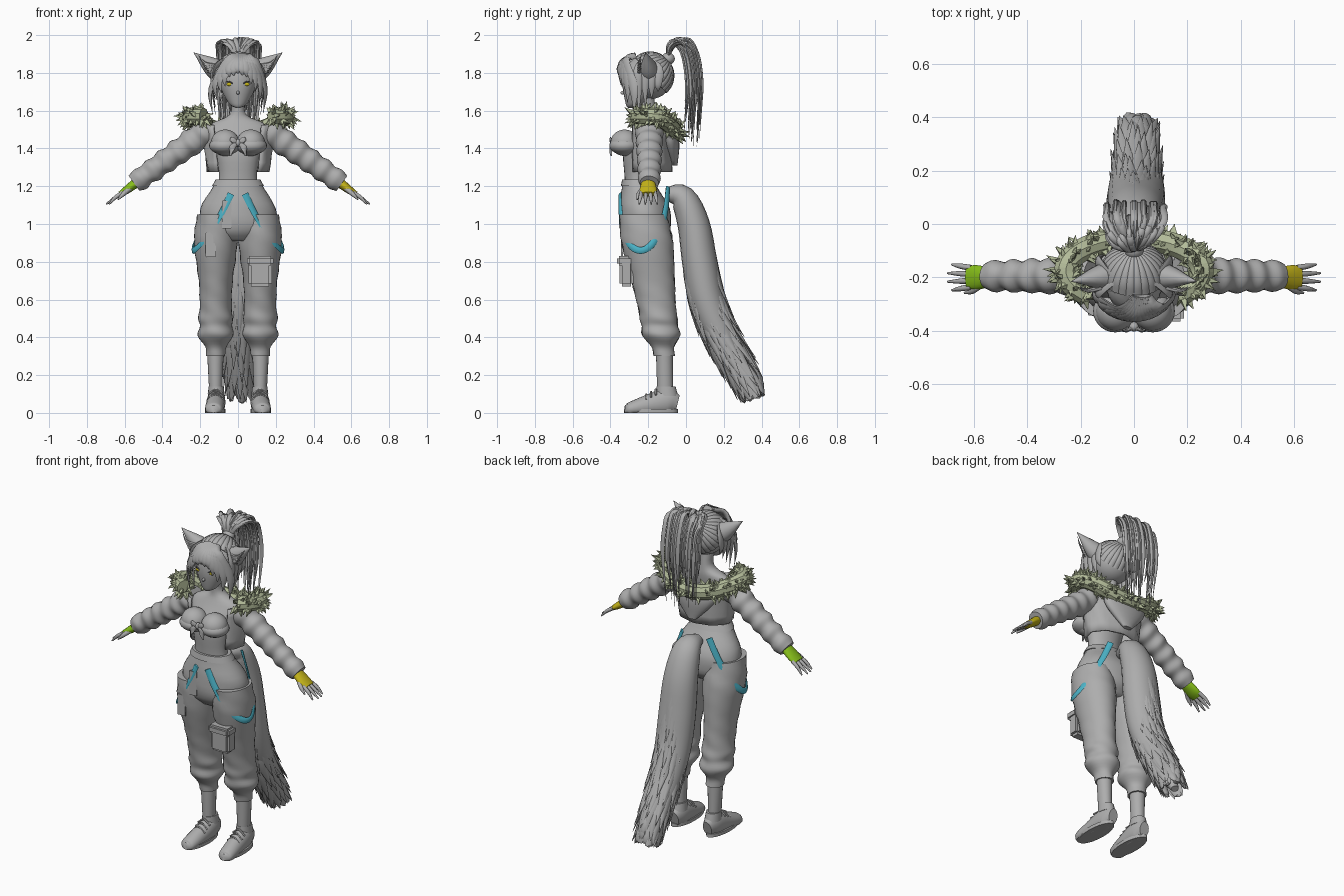
import bpy
import bmesh
import random
from math import sin, cos, pi, sqrt, tau, radians
from mathutils import Vector, Matrix

random.seed(4)
if "Cube" in bpy.data.objects:
    bpy.data.objects.remove(bpy.data.objects["Cube"])

X, Y, Z = Vector((1, 0, 0)), Vector((0, 1, 0)), Vector((0, 0, 1))
SIDES = (("left", 1), ("right", -1))


def material(name, red, green, blue):
    mat = bpy.data.materials.new(name)
    mat.use_nodes = True
    colour = (red, green, blue, 1)
    mat.diffuse_color = colour
    mat.node_tree.nodes["Principled BSDF"].inputs["Base Color"].default_value = colour
    return mat


GREY = material("plain grey", .42, .42, .42)
DARK = material("dark grey", .1, .1, .1)
TEAL = material("strap teal", .07, .44, .56)
SAGE = material("fur sage", .45, .5, .32)
YELLOW = material("glove yellow", .56, .46, .01)
GREEN = material("glove green", .24, .52, .01)


def ring(x, y, z, across=0, deep=None):
    """One elliptical cross-section; a single radius makes it round."""
    return Vector((x, y, z, across, across if deep is None else deep))


def spline(rings, steps):
    """Catmull-Rom curve through the rings, radii included."""
    rings = [2 * rings[0] - rings[1], *rings, 2 * rings[-1] - rings[-2]]
    smooth = []
    for before, start, end, after in zip(rings, rings[1:], rings[2:], rings[3:]):
        leave, arrive = (end - before) / 2, (after - start) / 2
        for step in range(steps):
            t = step / steps
            ease = t * t * (3 - 2 * t)
            smooth.append(start.lerp(end, ease) + leave * t * (1 - t) ** 2 - arrive * t * t * (1 - t))
    return smooth + [rings[-2]]


def sweep(bm, rings, sides=20, ref=X, steps=4, level=False, folds=0):
    """Skin rings along a path; ref is the direction of the first radius."""
    path = spline(rings, steps)
    loops = []
    for i, p in enumerate(path):
        centre = p.xyz
        tangent = Z if level else (path[min(i + 1, len(path) - 1)].xyz - path[max(i - 1, 0)].xyz).normalized()
        axis = Vector(ref(centre)) if callable(ref) else ref
        axis = (axis - tangent * axis.dot(tangent)).normalized()
        other = tangent.cross(axis)
        loop = []
        for j in range(sides):
            angle = tau * j / sides
            crease = 1 + folds * sin(3 * angle + centre.z * 55 + centre.x * 40)
            offset = axis * cos(angle) * max(p[3], .001) + other * sin(angle) * max(p[4], .001)
            loop.append(bm.verts.new(centre + offset * crease))
        loops.append(loop)
    for low, high in zip(loops, loops[1:]):
        for j in range(sides):
            bm.faces.new((low[j - 1], low[j], high[j], high[j - 1]))
    bm.faces.new(loops[0][::-1])
    bm.faces.new(loops[-1])


def ball(bm, centre, size):
    matrix = Matrix.Translation(centre) @ Matrix.Diagonal((*size, 1))
    bmesh.ops.create_uvsphere(bm, u_segments=28, v_segments=16, radius=1, matrix=matrix)


def box(bm, centre, size, bevel):
    matrix = Matrix.Translation(centre) @ Matrix.Diagonal((*size, 1))
    verts = bmesh.ops.create_cube(bm, size=1, matrix=matrix)["verts"]
    edges = list({edge for vert in verts for edge in vert.link_edges})
    bmesh.ops.bevel(bm, geom=edges, offset=bevel, segments=2, affect='EDGES')


def finish(name, bm, mat=GREY, smooth=True):
    bmesh.ops.recalc_face_normals(bm, faces=bm.faces)
    mesh = bpy.data.meshes.new(name)
    bm.to_mesh(mesh)
    bm.free()
    mesh.materials.append(mat)
    mesh.polygons.foreach_set("use_smooth", [smooth] * len(mesh.polygons))
    if smooth:
        mesh.set_sharp_from_angle(angle=radians(50))
    obj = bpy.data.objects.new(name, mesh)
    bpy.context.collection.objects.link(obj)
    return obj


def part(name, rings, mat=GREY, **options):
    bm = bmesh.new()
    sweep(bm, rings, **options)
    finish(name, bm, mat)


def ball_part(name, centre, size, mat=GREY):
    bm = bmesh.new()
    ball(bm, centre, size)
    finish(name, bm, mat)


# Torso, neck and head
part("torso", [ring(0, -.24, 1.14, .13, .08), ring(0, -.26, 1.25, .1, .065), ring(0, -.25, 1.4, .125, .08),
               ring(0, -.21, 1.52, .15, .055), ring(0, -.2, 1.58, .043), ring(0, -.21, 1.68, .04)],
     sides=28, level=True)
part("head", [ring(0, -.295, 1.615, .013), ring(0, -.27, 1.64, .05), ring(0, -.23, 1.74, .1, .106),
              ring(0, -.22, 1.83, .1), ring(0, -.21, 1.89, .05)], sides=28, level=True)
ball_part("nose", (0, -.333, 1.695), (.008, .014, .01))
for side, s in SIDES:
    ball_part(side + "_eye", (s * .045, -.323, 1.74), (.017, .006, .009), YELLOW)
    part(side + "_lash", [ring(s * .022, -.33, 1.74, .002), ring(s * .045, -.328, 1.753, .004),
                          ring(s * .07, -.31, 1.75, .002)], DARK, sides=6)
    ball_part(side + "_bust", (s * .068, -.325, 1.43), (.075, .075, .07))
    ball_part(side + "_bandeau", (s * .07, -.326, 1.415), (.083, .08, .048))
bm = bmesh.new()
ball(bm, (0, -.385, 1.43), (.018, .018, .02))
for side, s in SIDES:
    for drop in (.01, -.07):
        sweep(bm, [ring(0, -.39, 1.43, .006), ring(s * .03, -.4, 1.44 + drop / 2, .016, .005),
                   ring(s * .04, -.395, 1.43 + drop, .004)], ref=Z)
finish("bandeau_knot", bm)

# Trousers: hips, then baggy legs gathered into cuffs
part("hips", [ring(0, -.215, .91, .11, .08), ring(0, -.215, .97, .19, .13), ring(0, -.22, 1.08, .2, .134),
              ring(0, -.245, 1.19, .137, .095), ring(0, -.255, 1.235, .113, .078)],
     sides=32, level=True, folds=.008)
part("waistband", [ring(0, -.25, 1.2, .138, .095), ring(0, -.256, 1.235, .119, .082)], sides=32, level=True)
leg_profile = ((1.05, .1, .125), (.9, .115, .137), (.7, .09, .115), (.56, .085, .1), (.5, .092, .1),
               (.46, .085, .095), (.41, .095, .1), (.35, .056, .06), (.3, .05, .056))


def hip_strap(s):
    """Ribbon looping round one hip, high at front and back and low at the side."""
    for i in range(13):
        angle = radians(-80 + 12 * i)
        rise = .3 * ((angle + radians(10)) / radians(70)) ** 2
        pull = 1 - .4 * rise
        yield ring(s * .24 * pull * cos(angle), .155 * pull * sin(angle) - .215, .86 + rise, .006, .018)


for side, s in SIDES:
    part(side + "_trouser_leg", [ring(s * .118, -.07 - .15 * z, z, wide, deep) for z, wide, deep in leg_profile],
         sides=28, level=True, folds=.022)
    part(side + "_ankle", [ring(s * .12, -.115, .35, .045), ring(s * .118, -.11, .1, .034, .042)], level=True)
    # Shoe, sole and laces
    bm = bmesh.new()
    sweep(bm, [ring(s * .113, -.045, .05, .03, .045), ring(s * .115, -.1, .06, .048, .07),
               ring(s * .12, -.2, .04, .05, .056), ring(s * .128, -.3, .02, .045, .035),
               ring(s * .13, -.325, .02, .02)])
    sweep(bm, [ring(s * .115, -.1, .09, .045, .058), ring(s * .116, -.105, .14, .04, .05)], level=True)
    for vert in bm.verts:
        vert.co.z = max(vert.co.z, 0)
    finish(side + "_shoe", bm)
    part(side + "_sole", [ring(s * .12, -.185, z, .054, .142) for z in (0, .02)], level=True)
    bm = bmesh.new()
    for i in range(3):
        y, z = -.16 - .025 * i, .125 - .014 * i
        sweep(bm, [ring(s * .118 + out, y, z - abs(out) * .7, .006) for out in (-.04, 0, .04)], sides=6, ref=Y)
    finish(side + "_laces", bm)
    part(side + "_strap", list(hip_strap(s)), TEAL, sides=8, ref=lambda p: (p.x, p.y + .215, 0))

# Cargo pocket and loose flaps
bm = bmesh.new()
box(bm, (.117, -.315, .74), (.125, .075, .14), bevel=.015)
box(bm, (.117, -.323, .805), (.14, .085, .05), bevel=.012)
finish("thigh_pocket", bm)
bm = bmesh.new()
box(bm, (-.145, -.338, .89), (.055, .01, .13), bevel=.003)
box(bm, (-.06, -.35, 1.05), (.05, .01, .15), bevel=.003)
finish("thigh_flaps", bm)

# Cropped jacket hanging off the shoulders, open at the front
bm = bmesh.new()
grid = []
for level in range(6):
    row = []
    for j in range(33):
        angle = radians(-48 + 276 * j / 32)
        crease = 1 + .025 * sin(9 * angle + level)
        dip = .04 * max(0, sin(angle)) * (level > 3)
        row.append(bm.verts.new(((.165 + .006 * level) * crease * cos(angle),
                                 .12 * crease * sin(angle) - .195, 1.275 + .05 * level - dip)))
    grid.append(row)
for low, high in zip(grid, grid[1:]):
    for j in range(len(low) - 1):
        bm.faces.new((low[j], low[j + 1], high[j + 1], high[j]))
jacket = finish("jacket_body", bm)
jacket.modifiers.new("thickness", 'SOLIDIFY').thickness = .012
part("hood", [ring(0, -.06, 1.31, .03, .015), ring(0, -.08, 1.42, .13, .045), ring(0, -.09, 1.5, .15, .04)],
     level=True)

# Puffed sleeves, two-tone gloves and fingers
shoulder, wrist = Vector((.15, -.195, 1.5)), Vector((.55, -.195, 1.215))
for (side, s), glove in zip(SIDES, (YELLOW, GREEN)):
    rings = []
    for i in range(13):
        x, y, z = shoulder.lerp(wrist, i / 12)
        rings.append(ring(s * x, y, z, .072 - .0015 * i - .005 * (-1) ** i))
    part(side + "_sleeve", rings, sides=24, ref=Y, folds=.025)
    part(side + "_glove", [ring(s * .52, -.2, 1.233, .032, .028), ring(s * .59, -.2, 1.18, .046, .021),
                           ring(s * .625, -.2, 1.158, .04, .014)], glove, ref=Y)
    bm = bmesh.new()
    for spread in (-1.5, -.5, .5, 1.5):
        reach = .7 - .008 * spread ** 2
        sweep(bm, [ring(s * .61, -.2 + .024 * spread, 1.166, .011), ring(s * .65, -.2 + .028 * spread, 1.14, .01),
                   ring(s * reach, -.2 + .032 * spread, 1.105, .004)], sides=8, ref=Y)
    sweep(bm, [ring(s * .57, -.225, 1.19, .014), ring(s * .605, -.25, 1.16, .012),
               ring(s * .635, -.258, 1.13, .004)], sides=8, ref=Y)
    finish(side + "_fingers", bm)

# Fur collar: a tube bristling with spikes
collar = []
for i in range(15):
    angle = radians(-45 + 270 * i / 14)
    dip = .09 * max(0, sin(angle)) ** 2
    collar.append(ring(.255 * cos(angle), .12 * sin(angle) - .175, 1.57 - dip, .046))
bm = bmesh.new()
sweep(bm, collar, sides=10, ref=Z)
for p in spline(collar, 26):
    aim = Vector([random.gauss(0, 1) for axis in "xyz"]).normalized()
    sweep(bm, [ring(*(p.xyz + aim * .035), .019, .014), ring(*(p.xyz + aim * random.uniform(.066, .088)))],
          sides=4, ref=aim.orthogonal(), steps=1)
finish("fur_collar", bm, SAGE, smooth=False)

# Hair cap with strands drawn back to the tie
skull = Vector((0, -.19, 1.785))
tie = Vector((0, .75, .66)).normalized()
bm = bmesh.new()
ball(bm, skull, (.122, .122, .124))
for i in range(26):
    angle = tau * i / 26
    outward = X * cos(angle) + tie.cross(X) * sin(angle)
    rings = []
    for step in range(5):
        bend = .1 + .36 * step
        rings.append(ring(*(skull + (tie * cos(bend) + outward * sin(bend)) * .121), .008, .006 + .013 * sin(bend)))
    sweep(bm, rings, sides=8, ref=lambda p: p - skull)
finish("hair_cap", bm)


# Fringe and side locks
def brow(x):
    return -.22 - .138 * sqrt(1 - (x / .158) ** 2)


bm = bmesh.new()
for i in range(13):
    x = .024 * (i - 6)
    tip = 1.78 - .2 * (i / 6 - 1) ** 2 + random.uniform(-.02, .02)
    sweep(bm, [ring(.03 + x / 5, -.27, 1.893, .008, .016), ring(.02 + x / 2, brow(x / 2) + .025, 1.862, .01, .026),
               ring(x, brow(x), (tip + 1.85) / 2, .009, .025), ring(x * .93, brow(x), tip)],
          sides=8, ref=lambda p: (p.x, p.y + .22, 0))
for side, s in SIDES:
    for i in range(4):
        y = -.25 + .034 * i
        sweep(bm, [ring(s * .07, -.21, 1.87, .01, .02), ring(s * .128, y, 1.82, .01, .026),
                   ring(s * .137, y, 1.74, .008, .02), ring(s * .12, y, 1.58 + .04 * i)], sides=8)
finish("fringe", bm)

# Pointed ears with inner tufts
for side, s in SIDES:
    part(side + "_ear", [ring(s * .075, -.19, 1.79, .06), ring(s * .14, -.2, 1.835, .042, .05),
                         ring(s * .235, -.215, 1.908)], sides=12, ref=Y)
    bm = bmesh.new()
    for i in range(5):
        lift = .012 * i
        sweep(bm, [ring(s * .11, -.235, 1.79 + lift, .01), ring(s * (.15 + lift / 2), -.25, 1.805 + lift, .007),
                   ring(s * (.165 + lift), -.235, 1.8 + lift * 2)], sides=5, ref=Y)
    finish(side + "_ear_tuft", bm)

# Ponytail: strands arching up from the tie and falling behind
bm = bmesh.new()
ball(bm, (0, -.095, 1.875), (.036, .036, .032))
for i in range(46):
    x = .115 * sin(i * 2.4) * random.uniform(.5, 1)
    y = random.uniform(-.05, .04)
    wide = random.uniform(.008, .014)
    sweep(bm, [ring(0, -.1, 1.87, wide, .006), ring(x / 2, y / 2 - .075, 1.945, wide, .007),
               ring(x, y - .015, random.uniform(1.955, 1.988) - 2 * x * x, wide, .008),
               ring(x, y + .03, 1.88, wide, .009), ring(x, y + .048, 1.72, wide, .008),
               ring(x * .85, y + .035, random.uniform(1.4, 1.66))], sides=6)
finish("ponytail", bm)

# Bushy tail with layered pointed tufts
course = ((-.11, 1.16), (-.02, 1.14), (.04, 1), (.072, .8), (.11, .6), (.18, .42), (.28, .24), (.37, .08))
tail = []
for i, (y, z) in enumerate(course):
    fat = .11 * sqrt(sin(pi * (i + .3) / 7.4))
    tail.append(ring(.002 * i, y, z, fat, fat * .85))
bm = bmesh.new()
sweep(bm, tail)
path = spline(tail, 10)
for i in range(12, 62, 2):
    root = path[i]
    for j in range(5):
        angle = tau * (j / 5 + i * .13) + random.uniform(-.3, .3)
        away = Vector((cos(angle), sin(angle), 0))
        rings = []
        for ahead, out, wide in ((0, .65, .03), (6, .85, .03), (11, .95, .02), (17, 1.1, 0)):
            p = path[min(i + ahead, len(path) - 1)]
            x, y, z = p.xyz + away * out * root[4] + Z * away.y * root[4] * out / 3
            rings.append(ring(x, min(y, .405), max(z, .055), wide, wide / 2))
        sweep(bm, rings, sides=6, steps=2, ref=away.cross(Z))
finish("tail", bm)
